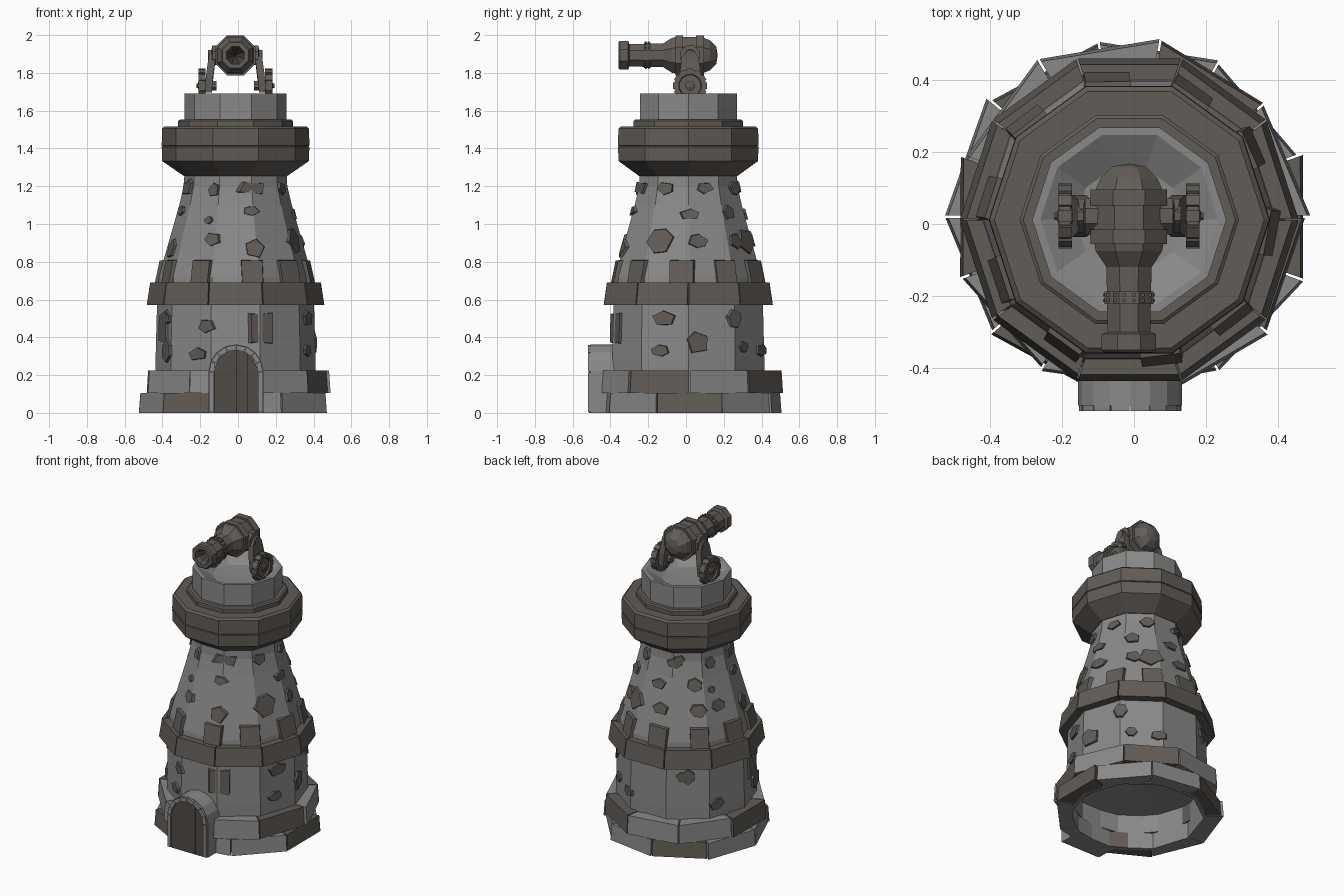
import bpy, bmesh, math, random
from math import sin, cos, pi, radians, sqrt, asin
from mathutils import Vector

if "Cube" in bpy.data.objects:
    bpy.data.objects.remove(bpy.data.objects["Cube"])

random.seed(4)
CX, CY = -0.013, 0.012          # tower axis
STEP = pi / 5                   # ten-sided tower


def material(name, col):
    m = bpy.data.materials.new(name)
    m.diffuse_color = (*col, 1)
    m.use_nodes = True
    m.node_tree.nodes["Principled BSDF"].inputs["Base Color"].default_value = m.diffuse_color
    return m


GREY = material("grey_stone", (0.25, 0.25, 0.25))
BROWN = material("brown_stone", (0.120, 0.106, 0.094))
WOOD = material("dark_wood", (0.080, 0.069, 0.060))
IRON = material("cannon_iron", (0.122, 0.109, 0.095))
DARK = material("dark_bore", (0.060, 0.053, 0.047))


def finish(bm, name, *mats):
    bmesh.ops.remove_doubles(bm, verts=bm.verts, dist=1e-6)
    bmesh.ops.recalc_face_normals(bm, faces=bm.faces)
    me = bpy.data.meshes.new(name)
    bm.to_mesh(me)
    bm.free()
    for m in mats:
        me.materials.append(m)
    ob = bpy.data.objects.new(name, me)
    bpy.context.collection.objects.link(ob)
    return ob


def prism(bm, a, b, mat=0):
    """Solid between two matching loops."""
    va, vb = [bm.verts.new(p) for p in a], [bm.verts.new(p) for p in b]
    n = len(a)
    faces = [bm.faces.new(va), bm.faces.new(vb[::-1])]
    faces += [bm.faces.new((va[i], vb[i], vb[(i + 1) % n], va[(i + 1) % n])) for i in range(n)]
    for f in faces:
        f.material_index = mat


def lathe(name, profile, mat, n=10, phase=0.0, centre=(CX, CY, 0), axis="z"):
    """Turn (radius, height) pairs around an axis; a radius of 0 closes to a point."""
    bm = bmesh.new()
    c = Vector(centre)
    rings = []
    for r, h in profile:
        ring = []
        for i in range(n if r > 0 else 1):
            a = phase + 2 * pi * i / n
            u, v = r * cos(a), r * sin(a)
            p = {"z": (u, v, h), "y": (u, h, v), "x": (h, u, v)}[axis]
            ring.append(bm.verts.new(c + Vector(p)))
        rings.append(ring)
    for A, B in zip(rings, rings[1:]):
        for i in range(n):
            q = [A[i % len(A)], A[(i + 1) % len(A)], B[(i + 1) % len(B)], B[i % len(B)]]
            q = list(dict.fromkeys(q))
            if len(q) > 2:
                bm.faces.new(q)
    return finish(bm, name, mat)


# tower body, open underneath with a raised ceiling
WALL = [(0.423, 0.0), (0.423, 0.30), (0.415, 0.60), (0.405, 0.72), (0.378, 0.82),
        (0.298, 1.10), (0.274, 1.20), (0.270, 1.28)]
lathe("tower_body", [(0, 0.25), (0.40, 0.225), (0.40, 0)] + WALL, GREY)

# overhanging cap, ledge and upper parapet
lathe("cap", [(0.265, 1.255), (0.275, 1.255), (0.388, 1.333), (0.391, 1.408), (0.386, 1.412), (0.391, 1.416),
              (0.389, 1.505), (0.375, 1.517), (0.30, 1.517)], BROWN)
lathe("cap_ledge", [(0.305, 1.51), (0.305, 1.545), (0.295, 1.552), (0.265, 1.552)], BROWN)
lathe("parapet", [(0.270, 1.55), (0.270, 1.69), (0.247, 1.69), (0.15, 1.635), (0, 1.63)], GREY)


def wedge(bm, a0, a1, z0, z1, ri, ro0, ro1, top=0.0, mat=0, dy=0.0):
    """Block of a ring; ro0 and ro1 are the outer radii at its two ends."""
    def loop(z, d):
        return [(CX + r * cos(a), CY + dy + r * sin(a), z)
                for r, a in ((ri, a0), (ro0 - d, a0), (ro1 - d, a1), (ri, a1))]
    prism(bm, loop(z0, 0), loop(z1, top), mat)


# footing: two tiers of nine uneven blocks
bm = bmesh.new()
TIERS = ((0.0, 0.104, 20, 0.506, (2, 5, 8)), (0.106, 0.225, 0, 0.497, (1, 4, 8)))
for z0, z1, start, r, browns in TIERS:
    for k in range(9):
        a0 = radians(start + 40 * k + 0.4)
        wedge(bm, a0, a0 + radians(39.2), z0, z1, 0.412, r + random.uniform(-0.018, 0.012),
              r + random.uniform(-0.018, 0.012), 0.008, int(k in browns), 0.008)
finish(bm, "footing_blocks", GREY, BROWN)

# belt of blocks
bm = bmesh.new()
for k in range(10):
    wedge(bm, k * STEP + 0.006, (k + 1) * STEP - 0.006, 0.572, 0.69, 0.38, 0.470, 0.470, 0.018)
finish(bm, "belt_blocks", BROWN)


def wall_radius(z):
    for (r0, z0), (r1, z1) in zip(WALL, WALL[1:]):
        if z <= z1:
            return r0 + (r1 - r0) * (z - z0) / (z1 - z0)
    return WALL[-1][0]


def plate(bm, theta, z, pts, depth, shrink=0.9):
    """Stone plate lying on the flat wall face found at this angle and height."""
    phi = (math.floor(theta / STEP) + 0.5) * STEP
    n, t = Vector((cos(phi), sin(phi), 0)), Vector((-sin(phi), cos(phi), 0))

    def at(u, v, out):
        a = wall_radius(z + v) * cos(STEP / 2)
        s = a * math.tan(theta - phi) + u
        over = max(0, abs(s) - a * math.tan(STEP / 2))       # wrap past the corner
        return Vector((CX, CY, z + v)) + n * (a + out - over * 0.6) + t * s
    prism(bm, [at(u, v, -0.015) for u, v in pts],
          [at(u * shrink, v * shrink, depth) for u, v in pts])


# upright bricks above the belt
bm = bmesh.new()
for k in range(10):
    w, h = 0.058 + 0.004 * (k % 3), 0.065
    plate(bm, radians(280 + 36 * k + random.uniform(-4, 4)), 0.745,
          [(-w, -h), (w, -h), (w, h), (-w, h)], 0.022, 0.95)
finish(bm, "belt_bricks", BROWN)

# embedded stones: sideways position, height, width, height of each
FRONT = [(-.35, .50, .06, .06), (-.15, .46, .10, .07), (.14, .45, .13, .19), (-.36, .33, .13, .12),
         (-.20, .31, .11, .07), (-.24, 1.21, .07, .06), (-.11, 1.18, .07, .07), (.09, 1.19, .14, .06),
         (-.14, 1.02, .05, .04), (.08, 1.07, .09, .05), (-.12, .92, .09, .07), (.10, .87, .10, .10)]
RIGHT = [(-.13, .50, .13, .08), (.24, .50, .08, .10), (.05, .37, .12, .12), (-.15, .33, .10, .06),
         (.29, .35, .07, .06), (-.15, .91, .15, .13), (.05, .91, .11, .07), (.25, .91, .10, .08),
         (.01, 1.05, .10, .06), (.21, 1.06, .09, .08), (.09, 1.19, .09, .06), (-.12, 1.19, .09, .07)]
bm = bmesh.new()
for facing, stones in ((270, FRONT), (0, RIGHT), (90, RIGHT[1:]), (180, FRONT)):
    for j, (u, z, w, h) in enumerate(stones):
        if facing in (90, 180) and z < 0.55 and j % 2:
            continue
        th = radians(facing) + asin(max(-1, min(1, u / (0.97 * wall_radius(z)))))
        sides = 4 if w > 0.125 and z > 1.1 or h > 0.15 else random.choice((5, 6))
        rot = pi / 4 if sides == 4 else random.uniform(0, 6)
        k = 0.68 if sides == 4 else 0.56
        pts = []
        for i in range(sides):
            a = rot + 2 * pi * (i + random.uniform(-0.15, 0.15)) / sides
            pts.append((w * k * cos(a), h * k * sin(a)))
        plate(bm, th, z, pts, 0.013)
finish(bm, "embedded_stones", BROWN)

# doorway: arched porch, arch stones and planks
DX, SPRING = -0.011, 0.218


def arch(r, y, n=8):
    top = [(DX + r * cos(pi * i / n), y, SPRING + r * sin(pi * i / n)) for i in range(n + 1)]
    return [(DX + r, y, 0)] + top + [(DX - r, y, 0)]


bm = bmesh.new()
prism(bm, arch(0.145, -0.38), arch(0.145, -0.505))
finish(bm, "door_porch", GREY)
bm = bmesh.new()
outer, inner = arch(0.143, 0), arch(0.117, 0)
for i in range(len(outer) - 1):
    quad = [Vector(p) for p in (outer[i], outer[i + 1], inner[i + 1], inner[i])]
    mid = sum(quad, Vector()) / 4
    quad = [mid + (p - mid) * 0.96 for p in quad]
    prism(bm, [p + Vector((0, -0.50, 0)) for p in quad], [p + Vector((0, -0.52, 0)) for p in quad])
finish(bm, "door_arch_stones", GREY)
bm = bmesh.new()
R = 0.116
for i in range(4):
    x0, x1 = -R + i * R / 2 + 0.001, -R + (i + 1) * R / 2 - 0.001
    top = [(x, SPRING + sqrt(R * R - x * x)) for x in (x1, (x0 + x1) / 2, x0)]
    pts = [(x0, 0), (x1, 0)] + top
    prism(bm, [(DX + x, -0.50, z) for x, z in pts], [(DX + x, -0.513, z) for x, z in pts])
finish(bm, "door_planks", WOOD)

# cannon: eight-sided barrel along y
GX, GZ, OCT = -0.014, 1.893, pi / 8
GUN = (GX, 0, GZ)
lathe("cannon_barrel", [(0, 0.168), (0.05, 0.16), (0.085, 0.128), (0.103, 0.09), (0.107, -0.04),
                        (0.100, -0.075), (0.068, -0.12), (0.064, -0.30), (0.082, -0.306),
                        (0.082, -0.35), (0.074, -0.357), (0.05, -0.357), (0.043, -0.31)],
      IRON, 8, OCT, GUN, "y")
lathe("cannon_bore", [(0.046, -0.33), (0, -0.25)], DARK, 8, OCT, GUN, "y")
for name, y0, y1, r in (("rear_band", 0.052, 0.096, 0.115), ("middle_band", -0.055, -0.015, 0.115),
                        ("barrel_band", -0.222, -0.188, 0.074)):
    lathe(name, [(0.05, y0), (r, y0), (r, y1), (0.05, y1)], IRON, 8, OCT, GUN, "y")
bm = bmesh.new()
for k in range(16):
    a = OCT / 2 + k * pi / 8
    for y in (-0.197, -0.213):
        c = Vector((GX + 0.070 * cos(a), y, GZ + 0.070 * sin(a)))
        geo = bmesh.ops.create_cube(bm, size=0.008)
        bmesh.ops.translate(bm, verts=geo["verts"], vec=c)
finish(bm, "barrel_rivets", IRON)

# carriage: wheels, hubs, treads, arms and trunnions, once per side
WY, WZ = 0.022, 1.732
for s, side in ((-1, "left"), (1, "right")):
    def side_turn(part, prof, r_n, y=WY, z=WZ, mat=IRON):
        lathe(side + part, [(r, s * h) for r, h in prof], mat, r_n, pi / r_n, (GX, y, z), "x")
    side_turn("_wheel", [(0, 0.162), (0.085, 0.162), (0.085, 0.194),
                         (0.062, 0.194), (0.058, 0.184), (0, 0.184)], 12)
    side_turn("_hub", [(0, 0.10), (0.026, 0.10), (0.026, 0.194), (0.012, 0.20), (0.012, 0.207), (0, 0.207)], 8)
    side_turn("_trunnion", [(0, 0.05), (0.055, 0.05), (0.055, 0.122), (0.032, 0.126), (0.03, 0.145),
                            (0, 0.145)], 8, 0.022, GZ)
    bm = bmesh.new()
    for k in range(12):
        a = k * pi / 6
        d, t = Vector((0, cos(a), sin(a))), Vector((0, -sin(a), cos(a)))
        c = Vector((GX + s * 0.177, WY, WZ))
        quad = [(-0.019, -0.016), (0.019, -0.016), (0.019, 0.016), (-0.019, 0.016)]
        prism(bm, *[[c + d * r + Vector((x, 0, 0)) + t * v for x, v in quad] for r in (0.07, 0.09)])
    finish(bm, side + "_wheel_treads", IRON)
    bm = bmesh.new()
    prof = [(-0.055, -0.035), (0.055, -0.035), (0.058, 0.05), (0.045, 0.15), (0.02, 0.185),
            (-0.02, 0.185), (-0.045, 0.15), (-0.058, 0.05)]
    low, high = [[Vector((GX + s * (x - 0.14 * max(0, v)), WY + u, WZ + v)) for u, v in prof]
                 for x in (0.125, 0.163)]
    prism(bm, low, high)
    finish(bm, side + "_carriage_arm", IRON)
